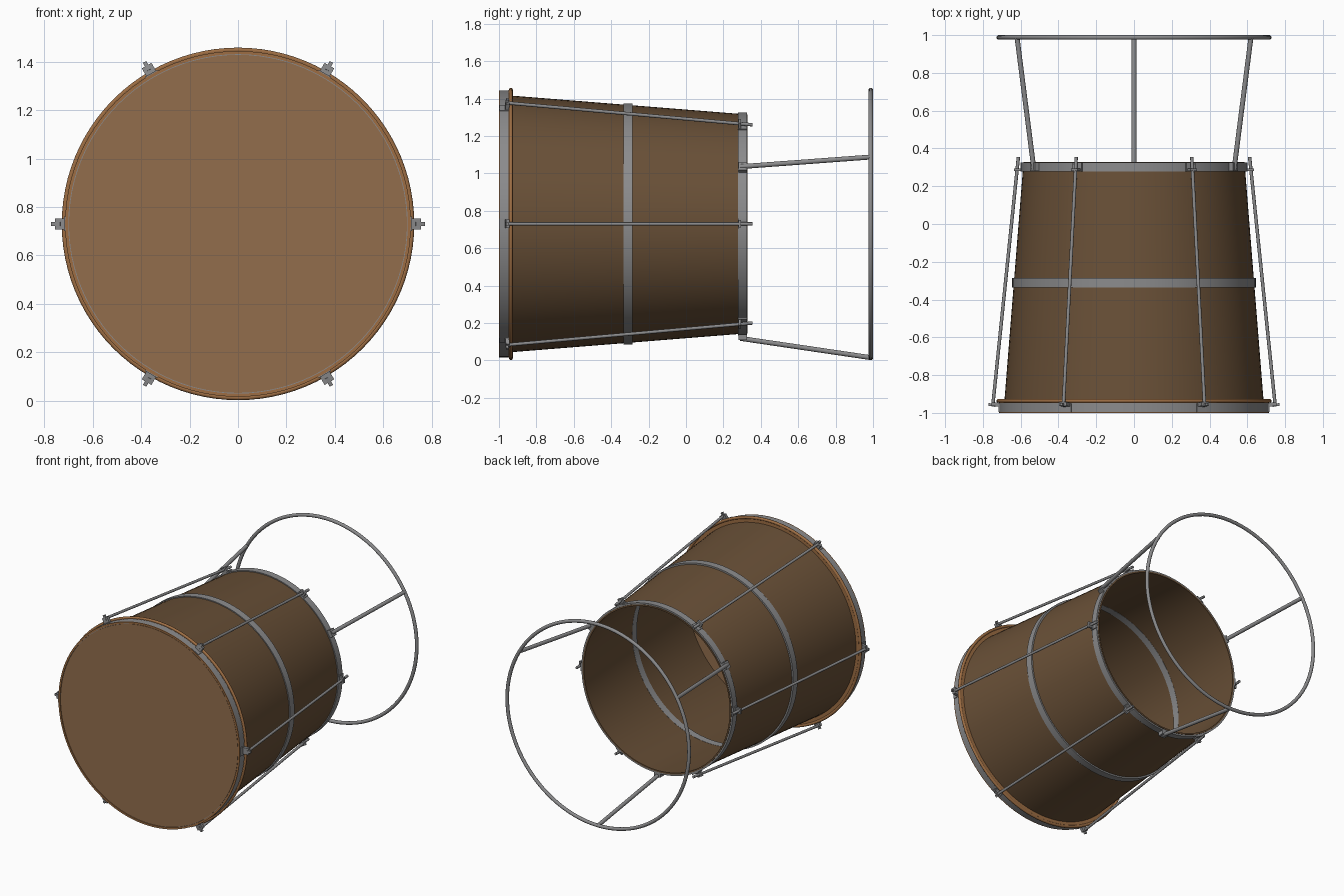
import bpy, bmesh, math
from mathutils import Vector, Matrix

if "Cube" in bpy.data.objects:
    bpy.data.objects.remove(bpy.data.objects["Cube"])

C = 0.73      # height of the drum axis, which runs along y
SEG = 96


def material(name, col):
    m = bpy.data.materials.new(name)
    m.diffuse_color = (*col, 1)
    m.use_nodes = True
    m.node_tree.nodes["Principled BSDF"].inputs["Base Color"].default_value = m.diffuse_color
    return m


shell_brown = material("shell_brown", (0.141, 0.080, 0.038))
head_brown = material("head_brown", (0.290, 0.155, 0.073))
hoop_wood = material("hoop_wood", (0.34, 0.155, 0.057))
steel = material("steel_grey", (0.26, 0.26, 0.265))


def finish(name, bm, mat, smooth=True):
    bmesh.ops.recalc_face_normals(bm, faces=bm.faces)
    me = bpy.data.meshes.new(name)
    bm.to_mesh(me)
    bm.free()
    me.materials.append(mat)
    ob = bpy.data.objects.new(name, me)
    bpy.context.collection.objects.link(ob)
    if smooth:
        bpy.ops.object.select_all(action='DESELECT')
        ob.select_set(True)
        bpy.context.view_layer.objects.active = ob
        bpy.ops.object.shade_smooth_by_angle(angle=math.radians(35))
    return ob


def polar(r, a, y):
    return Vector((r * math.cos(a), y, C + r * math.sin(a)))


def lathe(name, profile, mat):
    """Spin a closed (radius, y) profile round the drum axis."""
    bm = bmesh.new()
    rings = [[bm.verts.new(polar(r, 2 * math.pi * i / SEG, y)) for r, y in profile]
             for i in range(SEG)]
    n = len(profile)
    for i in range(SEG):
        p, q = rings[i], rings[(i + 1) % SEG]
        for j in range(n):
            k = (j + 1) % n
            bm.faces.new((p[j], p[k], q[k], q[j]))
    return finish(name, bm, mat)


def band(name, r_in, r_out, y0, y1, mat):
    return lathe(name, [(r_in, y0), (r_out, y0), (r_out, y1), (r_in, y1)], mat)


def ring(name, r, y, t, mat):
    steps = [2 * math.pi * i / 12 for i in range(12)]
    return lathe(name, [(r + t * math.cos(a), y + t * math.sin(a)) for a in steps], mat)


def rod(name, p, q, r, mat):
    bm = bmesh.new()
    d = q - p
    m = Matrix.Translation((p + q) / 2) @ d.to_track_quat('Z', 'Y').to_matrix().to_4x4()
    bmesh.ops.create_cone(bm, cap_ends=True, segments=16, radius1=r, radius2=r,
                          depth=d.length, matrix=m)
    return finish(name, bm, mat)


def block(name, r, a, y, size, mat, tilt=0):
    """Box whose size is (radial, along y, tangential) at angle a."""
    bm = bmesh.new()
    m = (Matrix.Translation(polar(r, a, y)) @ Matrix.Rotation(-a, 4, 'Y')
         @ Matrix.Rotation(tilt, 4, 'Z') @ Matrix.Diagonal((*size, 1)))
    bmesh.ops.create_cube(bm, size=1, matrix=m)
    return finish(name, bm, mat, False)


# tapered open shell
lathe("shell", [(0.690, -0.985), (0.585, 0.328), (0.574, 0.328), (0.679, -0.985)], shell_brown)

# drum head
bm = bmesh.new()
bmesh.ops.create_cone(bm, cap_ends=True, segments=SEG, radius1=0.698, radius2=0.698, depth=0.014,
                      matrix=Matrix.Translation((0, -0.991, C)) @ Matrix.Rotation(math.pi / 2, 4, 'X'))
finish("drum_head", bm, head_brown)

# bands and hoops
band("front_band", 0.688, 0.714, -0.994, -0.948, steel)
band("front_rim", 0.701, 0.714, -1.0, -0.994, hoop_wood)
ring("front_hoop", 0.718, -0.936, 0.010, hoop_wood)
band("front_hoop_web", 0.68, 0.715, -0.948, -0.932, hoop_wood)
band("middle_band", 0.622, 0.645, -0.335, -0.285, steel)
band("rear_band", 0.580, 0.596, 0.277, 0.325, steel)

# tension rods with their brackets
for i in range(6):
    a = math.pi / 3 * i
    rod(f"tension_rod_{i}", polar(0.748, a, -0.965), polar(0.612, a, 0.355), 0.009, steel)
    block(f"front_lug_{i}", 0.732, a, -0.955, (0.044, 0.020, 0.046), steel, 0.1)
    block(f"front_hook_{i}", 0.752, a, -0.958, (0.038, 0.014, 0.016), steel, 0.2)
    block(f"front_plate_{i}", 0.713, a, -0.973, (0.010, 0.046, 0.060), steel)
    block(f"rear_lug_{i}", 0.612, a, 0.288, (0.046, 0.014, 0.040), steel)
    block(f"rear_plate_{i}", 0.598, a, 0.302, (0.008, 0.048, 0.056), steel)

# rear stand: three legs and a ring
for i, deg in enumerate((30, 150, 270)):
    a = math.radians(deg)
    rod(f"stand_leg_{i}", polar(0.612, a, 0.290), polar(0.715, a, 0.988), 0.013, steel)
    block(f"leg_bracket_{i}", 0.606, a, 0.303, (0.030, 0.044, 0.050), steel)
ring("stand_ring", 0.716, 0.988, 0.012, steel)
